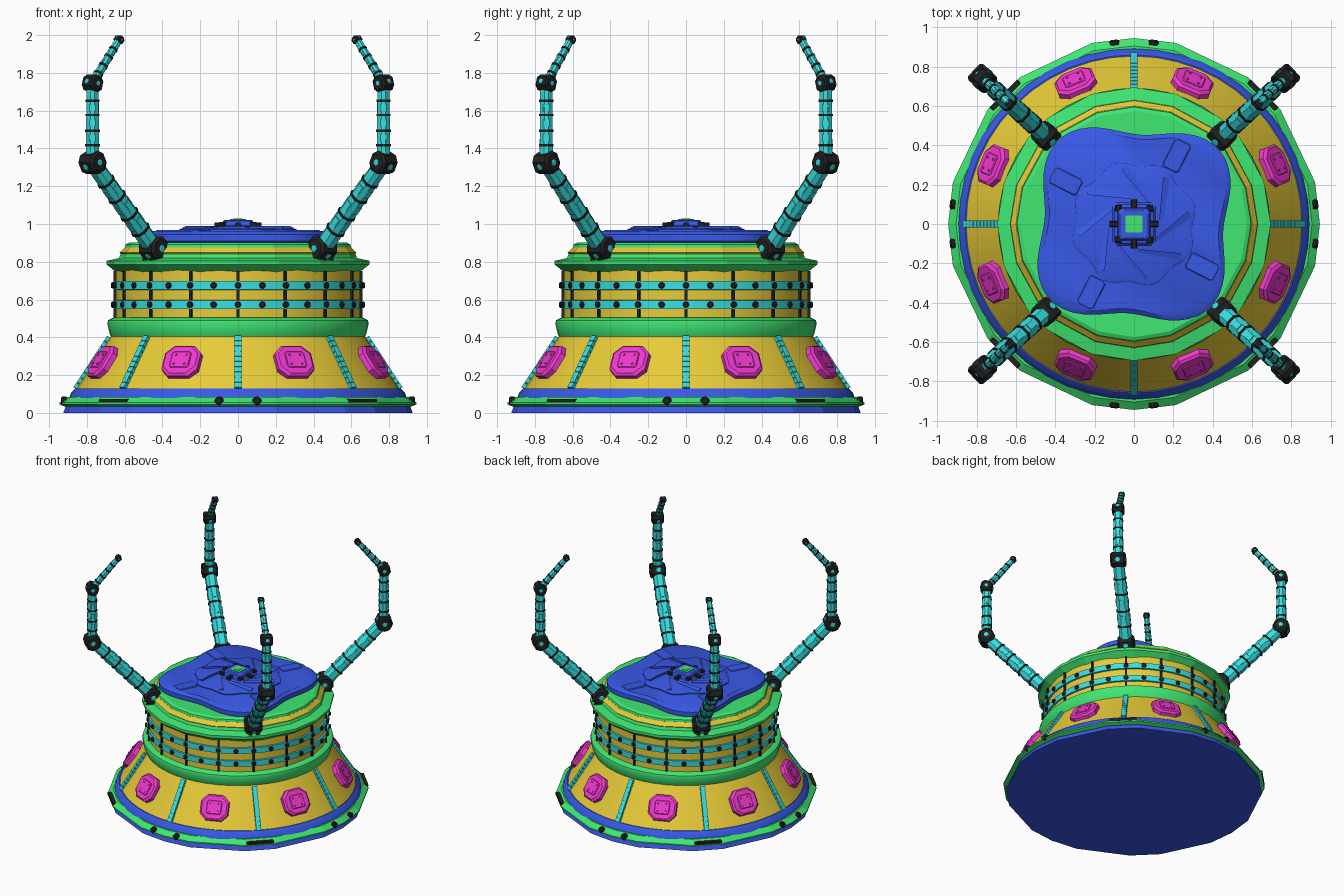
import bpy, bmesh
from math import sin, cos, radians, pi
from mathutils import Vector as V

if "Cube" in bpy.data.objects:
    bpy.data.objects.remove(bpy.data.objects["Cube"])

COL = dict(green=(.05, .8, .17), blue=(.04, .1, .8), yellow=(.8, .6, .04),
           teal=(.04, .75, .76), pink=(.88, .04, .62), black=(.015, .015, .015))
MATS = {}
for n, c in COL.items():
    MATS[n] = bpy.data.materials.new(n + "_paint")
    MATS[n].diffuse_color = (*c, 1)
Z = V((0, 0, 1))


def make(name, col, pieces, smooth=False):
    """One object from several capped lofts (each a list of point rings)."""
    bm = bmesh.new()
    for rings in pieces:
        vs = [[bm.verts.new(p) for p in r] for r in rings]
        n = len(vs[0])
        bm.faces.new(vs[0][::-1])
        bm.faces.new(vs[-1])
        for a, b in zip(vs, vs[1:]):
            for i in range(n):
                j = (i + 1) % n
                bm.faces.new((a[i], a[j], b[j], b[i]))
    bmesh.ops.recalc_face_normals(bm, faces=bm.faces)
    me = bpy.data.meshes.new(name)
    bm.to_mesh(me)
    bm.free()
    me.materials.append(MATS[col])
    ob = bpy.data.objects.new(name, me)
    bpy.context.collection.objects.link(ob)
    if smooth:
        bpy.context.view_layer.objects.active = ob
        ob.select_set(True)
        bpy.ops.object.shade_smooth_by_angle(angle=radians(35))
        ob.select_set(False)
    return ob


def polar(r, a, z=0):
    return V((r * cos(radians(a)), r * sin(radians(a)), z))


def turned(profile, angles, f=lambda a: 1):
    return [[polar(r * f(a), a, z) for a in angles] for r, z in profile]


def section(c, x, y, w, h, ch):
    """Rectangle with cut corners centred on c, spanned by axes x and y."""
    w, h = w / 2, h / 2
    pts = [(w, -h + ch), (w, h - ch), (w - ch, h), (-w + ch, h),
           (-w, h - ch), (-w, -h + ch), (-w + ch, -h), (w - ch, -h)]
    return [c + x * p + y * q for p, q in pts]


def block(c, x, y, n, w, h, d, ch, bev=0):
    """Chamfered block centred on c, depth d along n."""
    b = min(bev, d / 2 * .9)
    if not b:
        return [section(c + n * s * d / 2, x, y, w, h, ch) for s in (-1, 1)]
    return [section(c + n * k, x, y, w - s, h - s, ch) for k, s in
            ((-d / 2, 2 * b), (-d / 2 + b, 0), (d / 2 - b, 0), (d / 2, 2 * b))]


def disc(c, n, r, d, sides=10):
    x = n.orthogonal().normalized()
    y = n.cross(x)
    return [[c + n * k + (x * cos(2 * pi * i / sides) + y * sin(2 * pi * i / sides)) * r * s
             for i in range(sides)] for k, s in ((-d, 1), (d * .5, 1), (d, .7))]


ROUND = [i * 7.5 for i in range(48)]
BASE = [q * 90 + a for q in range(4) for a in (0, 13, 38, 52, 77)]
TOP = [q * 90 + a for q in range(4) for a in (0, 18, 39, 51, 72)]

# Base plinth
make("base_plate", "blue", [turned([(.925, 0), (.91, .04)], BASE)])
make("base_band", "green", [turned([(.92, .035), (.945, .045), (.945, .055), (.905, .085)], BASE)])
make("base_ring", "blue", [turned([(.895, .075), (.885, .105), (.86, .13)], ROUND)], True)
make("base_lamps", "black", [disc(polar(.928, q * 90 + s * 6.2, .063), polar(1, q * 90 + s * 6.2), .024, .014)
                             for q in range(4) for s in (-1, 1)])
make("base_slots", "black", [block(polar(.925, a, .064), polar(1, a + 90), Z, polar(1, a), .2, .02, .03, .005)
                             for a in (45, 135, 225, 315)])

# Sloped skirt with ribs and panels
make("skirt", "yellow", [turned([(.86, .12), (.67, .41)], ROUND)], True)


def slope(a):
    up = (polar(-.19, a) + Z * .29).normalized()
    side = polar(1, a + 90)
    return side, up, side.cross(up)


ribs, panels, inlays, studs = [], [], [], []
for k in range(8):
    a = k * 45
    s, u, n = slope(a)
    for i in range(10):
        t = (i + .5) / 10
        ribs.append(block(polar(.857 - .18 * t, a, .125 + .275 * t), s, u, n, .036, .03, .036, .003))
    ribs.append(block(polar(.767, a, .2625), s, u, n, .028, .325, .028, .003))
    a += 22.5
    s, u, n = slope(a)
    c = polar(.767, a, .262)
    panels.append(block(c, s, u, n, .205, .19, .07, .045, .012))
    inlays.append(block(c + n * .035, s, u, n, .11, .1, .012, .01, .004))
    studs += [disc(c + n * .041 + s * i * .03 + u * j * .028, n, .006, .005, 6)
              for i in (-1, 1) for j in (-1, 1)]
make("skirt_ribs", "teal", ribs)
make("skirt_panels", "pink", panels)
make("panel_inlays", "pink", inlays)
make("panel_studs", "pink", studs)

# Waist flange and drum
make("waist_flange", "green", [turned([(.665, .39), (.68, .42), (.692, .475), (.688, .49), (.66, .505)], ROUND)], True)
make("drum", "yellow", [turned([(.648, .49), (.648, .76)], ROUND)], True)
make("drum_bands", "teal", [turned([(.65, z - .024), (.66, z - .022), (.66, z + .022), (.65, z + .024)], ROUND)
                            for z in (.573, .675)], True)
bars, rivets = [], []
for k in range(32):
    a = k * 11.25
    for z in (.573, .675):
        rivets.append(disc(polar(.66, a, z), polar(1, a), .017, .012))
    if k % 2 == 0:
        for z, h in ((.525, .05), (.624, .06), (.724, .055)):
            bars.append(block(polar(.65, a, z), polar(1, a + 90), Z, polar(1, a), .014, h, .02, .003))
make("drum_rivets", "black", rivets)
make("drum_bars", "black", bars)

# Faceted collar and upper deck
make("collar", "green", [turned([(.645, .745), (.695, .785), (.695, .805), (.63, .82), (.62, .845)], TOP)])
make("deck_stripe", "yellow", [turned([(.62, .84), (.628, .848), (.6, .875)], TOP)])
make("deck", "green", [turned([(.6, .868), (.595, .892), (.575, .902)], TOP)])
make("collar_lamps", "black", [disc(polar(.665, q * 90 + 45 + s * 2.3, .803), (polar(.6, q * 90 + 45) + Z).normalized(),
                                    .016, .018) for q in range(4) for s in (-1, 1)])

# Wavy dome cover and its raised tier
FINE = [i * 5 for i in range(72)]
make("dome_cover", "blue", [turned([(.95, .895), (1, .91), (1, .945), (.95, .962)], FINE,
                                   lambda a: .515 - .06 * cos(radians(4 * (a + 4))))], True)
make("dome_tier", "blue", [turned([(1, .955), (1, .97), (.94, .978)], FINE,
                                  lambda a: .31 + .014 * cos(radians(8 * (a - 18))))], True)
blades = []
for k in range(8):
    a = k * 45 + 10
    foot, tip = polar(.13, a, .978), polar(.28, a + 48, .978)
    d = (tip - foot).normalized()
    w = d.cross(Z) * .035
    low = [foot, foot + w * .5, tip + w, tip]
    blades.append([low, [p + Z * (.012 if i in (0, 3) else .002) for i, p in enumerate(low)]])
for k in range(4):
    a = k * 90 + 238
    blades.append(block(polar(.41, a, .962), polar(1, a + 95), polar(1, a + 5), Z, .09, .16, .012, .01, .004))
make("dome_blades", "blue", blades)

# Centre cap
X, Y = V((1, 0, 0)), V((0, 1, 0))
make("cap_block", "blue", [[section(Z * z, X, Y, w, w, .02) for z, w in
                            ((.97, .23), (.988, .2), (.992, .17), (1.015, .16), (1.022, .14))]])
make("cap_light", "green", [block(Z * 1.02, X, Y, Z, .085, .085, .012, .004),
                            block(Z * 1.024, X, Y, Z, .045, .045, .01, .004)])
knobs = []
for k in range(4):
    o, s = polar(1, k * 90), polar(1, k * 90 + 90)
    knobs.append(block(o * .1 + Z * .995, s, Z, o, .03, .024, .05, .006))
    knobs.append(block((o + s) * .08 + Z * .998, s, Z, o, .035, .024, .035, .008))
make("cap_knobs", "black", knobs)

# Four jointed arms on the diagonals
for sx, side in ((1, "right"), (-1, "left")):
    for sy, end in ((1, "back"), (-1, "front")):
        P = [V((sx * x, sy * y, z)) for x, y, z in
             ((.445, .445, .87), (.77, .74, 1.325), (.77, .74, 1.745), (.63, .61, 1.975))]
        s = V((-sy * .74, sx * .77, 0)).normalized()
        limb, rings, joints, bolts = [], [], [], []
        for i, (w0, w1) in enumerate(((.088, .078), (.066, .06), (.044, .036))):
            a, b = P[i], P[i + 1]
            d = (b - a).normalized()
            t = d.cross(s)
            limb.append([section(a, s, t, w0, w0, w0 * .25), section(b, s, t, w1, w1, w1 * .25)])
            for f in (.22, .4, .6, .78):
                w = (w0 + (w1 - w0) * f) * 1.14
                rings.append(block(a.lerp(b, f), s, t, d, w, w, .012, w * .25))
            for f in (.31, .5, .69):
                w = w0 + (w1 - w0) * f
                limb.append(block(a.lerp(b, f), s, t, d, w * 1.12, w * .5, w * .6, .004))
                limb.append(block(a.lerp(b, f), s, t, d, w * .5, w * 1.12, w * .6, .004))
        for i, w in enumerate((.12, .11, .085, .042)):
            d = (P[min(i + 1, 3)] - P[max(i - 1, 0)]).normalized()
            t = d.cross(s)
            joints.append(block(P[i], d, t, s, w, w, w, w * .25, w * .1))
            for k in (-1, 1):
                bolts.append(disc(P[i] + s * k * w * .5, s * k, w * .16, .004, 8))
                bolts.append(disc(P[i] + t * k * w * .5, t * k, w * .16, .004, 8))
        tag = f"{end}_{side}_arm"
        make(tag + "_segments", "teal", limb)
        make(tag + "_rings", "black", rings)
        make(tag + "_joints", "black", joints)
        make(tag + "_bolts", "teal", bolts)

for m in bpy.data.materials:
    if m.users and not m.is_grease_pencil:
        m.use_nodes = True
        m.node_tree.nodes["Principled BSDF"].inputs["Base Color"].default_value = m.diffuse_color
